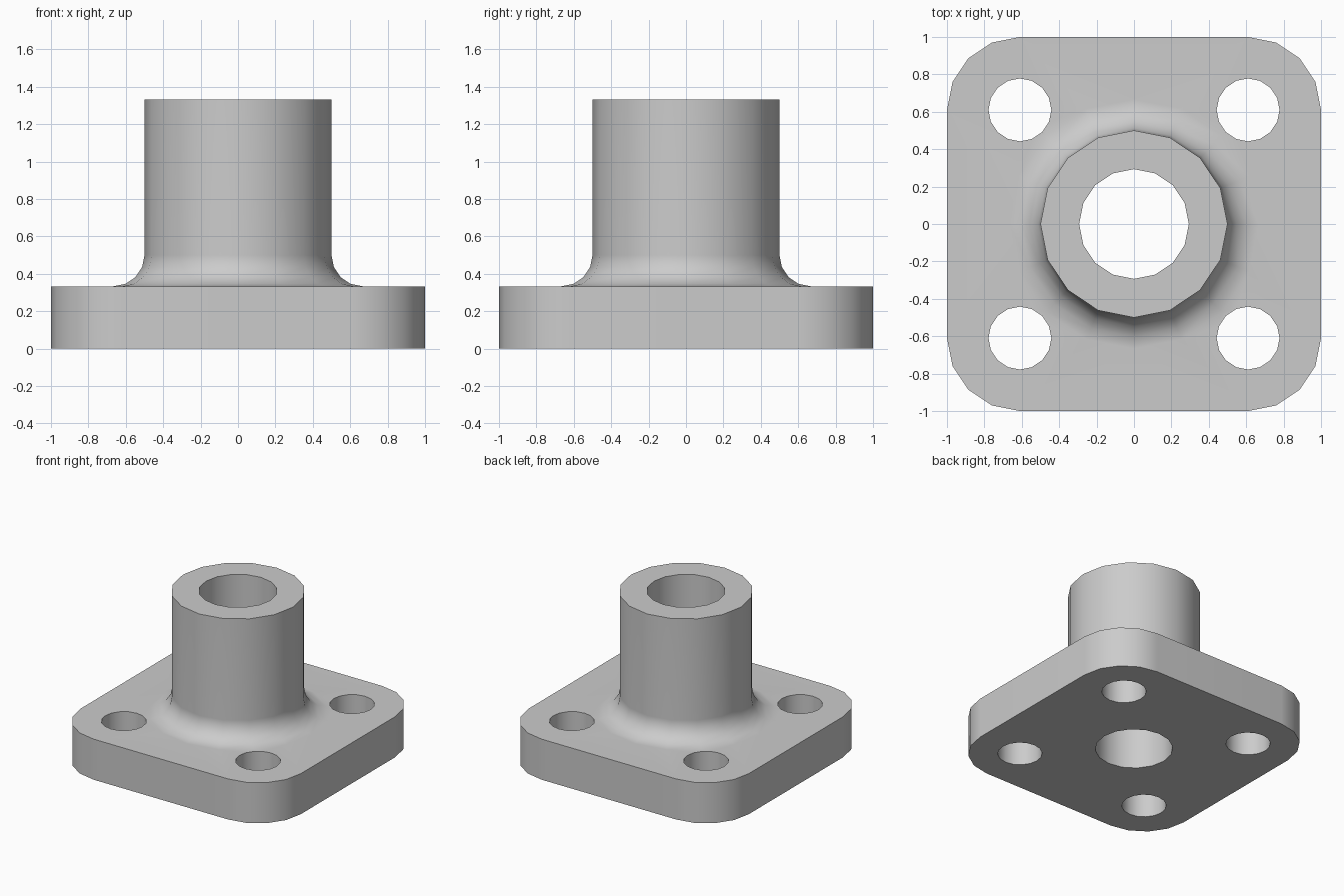
import bpy, bmesh, math
from mathutils import Vector

cube = bpy.data.objects.get("Cube")
if cube:
    bpy.data.objects.remove(cube, do_unlink=True)

SIDES = 16
PLATE = 1 / 3        # plate thickness
HEIGHT = 4 / 3       # top of the tube
BORE, TUBE, FILLET = 0.293, 0.5, 1 / 6
HOLE, OFFSET = 0.168, 0.61

bm = bmesh.new()


def circle(r, cx=0, cy=0):
    angles = [2 * math.pi * i / SIDES for i in range(SIDES)]
    return [(cx + r * math.cos(a), cy + r * math.sin(a)) for a in angles]


def ring(points, z):
    """Closed loop of vertices at height z."""
    verts = [bm.verts.new((x, y, z)) for x, y in points]
    for a, b in zip(verts, verts[1:] + verts[:1]):
        bm.edges.new((a, b))
    return verts


def wall(a, b):
    """Quads between two rings of equal size."""
    n = len(a)
    for i in range(n):
        j = (i + 1) % n
        bm.faces.new((a[i], a[j], b[j], b[i]))


def fill(rings, up):
    """Flat face bounded by an outline and pierced by the other rings."""
    edges = [bm.edges.get((a, b)) for r in rings
             for a, b in zip(r, r[1:] + r[:1])]
    bmesh.ops.triangle_fill(bm, use_beauty=True, edges=edges,
                            normal=Vector((0, 0, up)))


# Rounded square outline
outline = []
for k, (sx, sy) in enumerate([(1, 1), (-1, 1), (-1, -1), (1, -1)]):
    for i in range(5):
        a = math.pi / 2 * (k + i / 4)
        outline.append((sx * OFFSET + (1 - OFFSET) * math.cos(a),
                        sy * OFFSET + (1 - OFFSET) * math.sin(a)))

# Plate sides and bolt holes
shapes = [outline] + [circle(HOLE, sx * OFFSET, sy * OFFSET)
                      for sx in (-1, 1) for sy in (-1, 1)]
low = [ring(s, 0) for s in shapes]
high = [ring(s, PLATE) for s in shapes]
for a, b in zip(low, high):
    wall(a, b)

# Fillet sweeping up into the tube, then the rim and the bore
profile = []
for i in range(5):
    a = math.pi / 2 * i / 4
    profile.append((TUBE + FILLET * (1 - math.sin(a)),
                    PLATE + FILLET * (1 - math.cos(a))))
profile += [(TUBE, HEIGHT), (BORE, HEIGHT), (BORE, 0)]
rings = [ring(circle(r), z) for r, z in profile]
for a, b in zip(rings, rings[1:]):
    wall(a, b)

# Top and underside of the plate
fill(high + [rings[0]], 1)
fill(low + [rings[-1]], -1)
bmesh.ops.recalc_face_normals(bm, faces=bm.faces[:])

mesh = bpy.data.meshes.new("flange")
bm.to_mesh(mesh)
bm.free()
flange = bpy.data.objects.new("flange", mesh)
bpy.context.collection.objects.link(flange)

# Grey metal
grey = bpy.data.materials.new("grey metal")
grey.use_nodes = True
colour = (0.6, 0.6, 0.6, 1)
grey.diffuse_color = colour
grey.node_tree.nodes["Principled BSDF"].inputs["Base Color"].default_value = colour
mesh.materials.append(grey)

# Smooth curved walls, crisp rims
bpy.context.view_layer.objects.active = flange
flange.select_set(True)
bpy.ops.object.shade_smooth_by_angle(angle=math.radians(30))
weighted = flange.modifiers.new("weighted normals", "WEIGHTED_NORMAL")
weighted.keep_sharp = True
